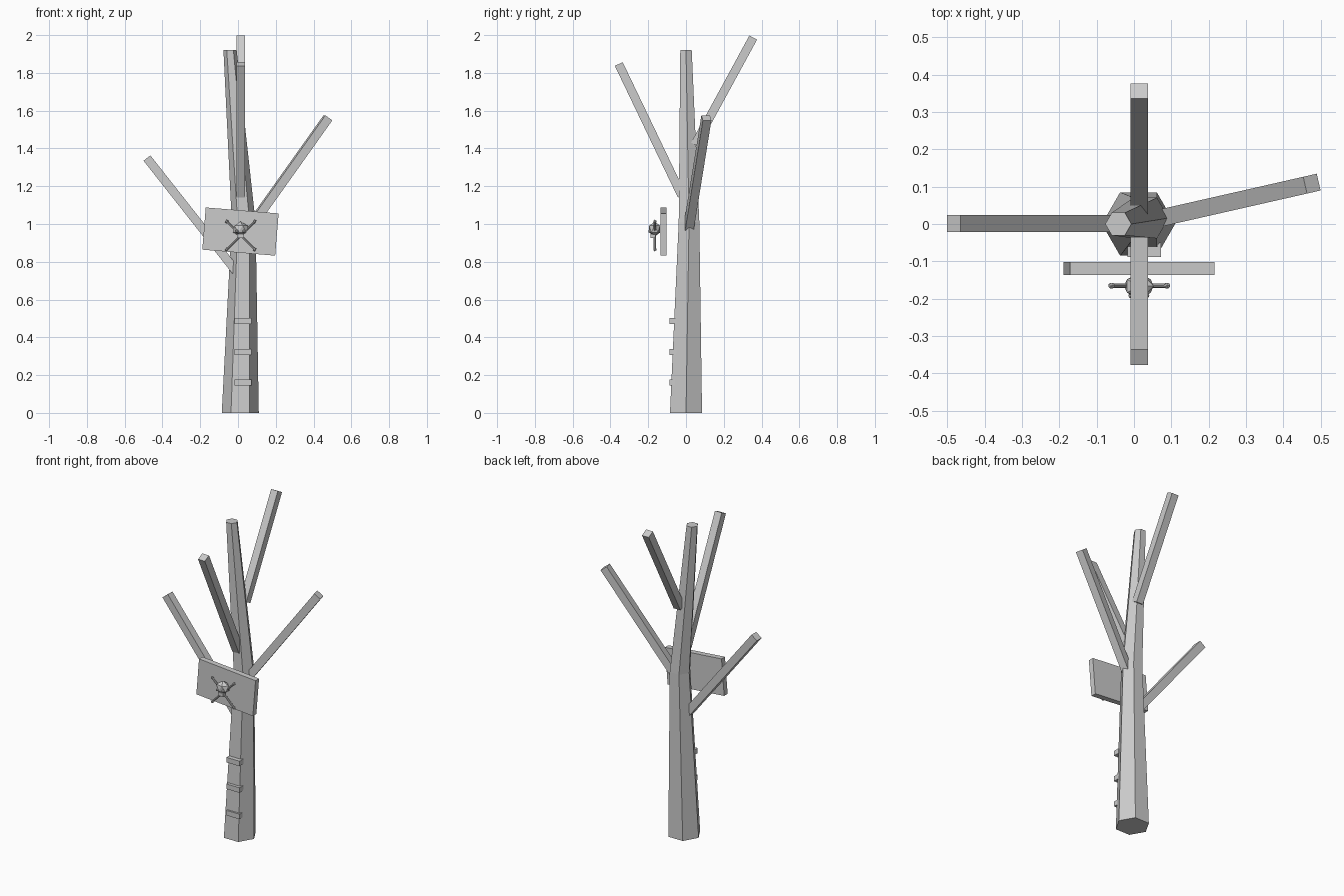
import bpy, bmesh, math
from mathutils import Vector, Matrix

cube = bpy.data.objects.get("Cube")
if cube:
    bpy.data.objects.remove(cube, do_unlink=True)

grey = bpy.data.materials.new("plain grey")
grey.use_nodes = True
colour = (0.6, 0.6, 0.6, 1)
grey.diffuse_color = colour
grey.node_tree.nodes["Principled BSDF"].inputs["Base Color"].default_value = colour


def finish(name, bm):
    bmesh.ops.recalc_face_normals(bm, faces=bm.faces)
    mesh = bpy.data.meshes.new(name)
    bm.to_mesh(mesh)
    bm.free()
    mesh.materials.append(grey)
    ob = bpy.data.objects.new(name, mesh)
    bpy.context.collection.objects.link(ob)
    return ob


def box(name, centre, size, turn=0):
    bm = bmesh.new()
    m = (Matrix.Translation(centre) @ Matrix.Rotation(math.radians(turn), 4, 'Y')
         @ Matrix.Diagonal((*size, 1)))
    bmesh.ops.create_cube(bm, size=1, matrix=m)
    return finish(name, bm)


def ball(name, centre, radii, subdivisions=1):
    bm = bmesh.new()
    m = Matrix.Translation(centre) @ Matrix.Diagonal((*radii, 1))
    bmesh.ops.create_icosphere(bm, subdivisions=subdivisions, radius=1, matrix=m)
    return finish(name, bm)


def beam(name, start, end, width):
    """Square beam whose side faces stay upright."""
    a, b = Vector(start), Vector(end)
    along = (b - a).normalized()
    side = along.cross(Vector((0, 0, 1))).normalized()
    other = side.cross(along)
    m = Matrix((side, other, along)).transposed().to_4x4()
    m = Matrix.Translation((a + b) / 2) @ m @ Matrix.Diagonal((width, width, (b - a).length, 1))
    bm = bmesh.new()
    bmesh.ops.create_cube(bm, size=1, matrix=m)
    return finish(name, bm)


def rod(name, start, end, radius):
    a, b = Vector(start), Vector(end)
    m = Matrix.Translation((a + b) / 2) @ (b - a).to_track_quat('Z', 'Y').to_matrix().to_4x4()
    bm = bmesh.new()
    bmesh.ops.create_cone(bm, cap_ends=True, segments=8, radius1=radius, radius2=radius,
                          depth=(b - a).length, matrix=m)
    return finish(name, bm)


# Six-sided trunk, bent at the middle
bm = bmesh.new()
rings = []
for x, y, z, r in ((0.012, 0, 0, 0.098), (0.03, 0.016, 1.01, 0.063), (-0.042, 0, 1.92, 0.035)):
    rings.append([bm.verts.new((x + r * math.cos(i * math.pi / 3),
                                y + r * math.sin(i * math.pi / 3), z)) for i in range(6)])
for low, high in zip(rings, rings[1:]):
    for i in range(6):
        j = (i + 1) % 6
        bm.faces.new((low[i], low[j], high[j], high[i]))
bm.faces.new(rings[0])
bm.faces.new(rings[-1])
finish("trunk", bm)

# Bare branches
beam("back_branch", (0.014, 0.047, 1.42), (0.014, 0.356, 1.987), 0.046)
beam("front_branch", (0.014, -0.022, 1.15), (0.014, -0.356, 1.847), 0.046)
beam("right_branch", (-0.006, 0.001, 0.745), (-0.482, 0.001, 1.349), 0.046)
beam("left_branch", (0.062, 0.014, 0.98), (0.476, 0.108, 1.562), 0.046)

# Ladder rungs on the trunk
for n, z in enumerate((0.16, 0.323, 0.487)):
    box(f"rung_{n + 1}", (0.027, -0.069, z), (0.09, 0.038, 0.031))

# Tilted sign board
box("sign_board", (0.013, -0.119, 0.96), (0.387, 0.034, 0.224), 4.7)

# Skull with eyes and jaw
ball("skull", (0.013, -0.166, 0.973), (0.044, 0.034, 0.04))
for side, label in ((-1, "right"), (1, "left")):
    ball(f"{label}_eye", (0.013 + side * 0.019, -0.191, 0.962), (0.01, 0.01, 0.01))
box("jaw", (0.013, -0.175, 0.937), (0.036, 0.028, 0.022))

# Crossed bones with knobbed ends
reach, y, cx, cz = 0.074, -0.165, 0.014, 0.939
for side, label in ((-1, "falling"), (1, "rising")):
    ends = [(cx + s * reach, y, cz + s * side * reach) for s in (-1, 1)]
    rod(f"{label}_bone", ends[0], ends[1], 0.006)
    for n, end in enumerate(ends):
        ball(f"{label}_bone_knob_{n + 1}", end, (0.01, 0.009, 0.01))
